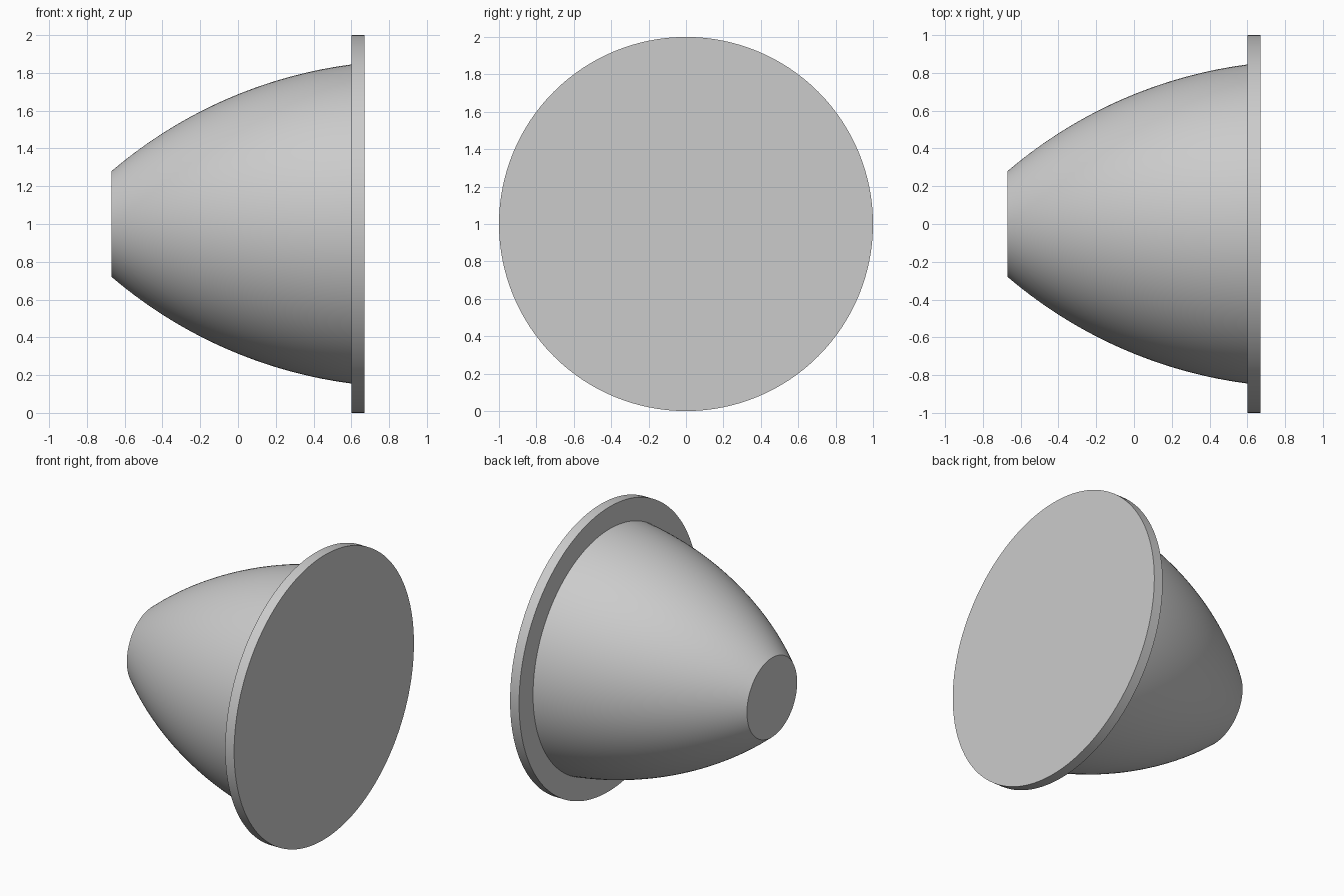
import bpy
from math import sin, cos, pi, sqrt, radians
from mathutils import Vector

cube = bpy.data.objects.get("Cube")
if cube:
    bpy.data.objects.remove(cube, do_unlink=True)

SEGMENTS = 128
AXIS_Z = 1.0

# Single grey finish
grey = bpy.data.materials.new("light_grey")
grey.use_nodes = True
colour = (0.6, 0.6, 0.6, 1.0)
grey.diffuse_color = colour
grey.node_tree.nodes["Principled BSDF"].inputs["Base Color"].default_value = colour


def lathe(name, profile):
    """Revolve (x, radius) points around the horizontal x axis, capping both ends."""
    verts, faces = [], []
    for x, r in profile:
        for s in range(SEGMENTS):
            a = 2 * pi * s / SEGMENTS
            verts.append(Vector((x, r * cos(a), AXIS_Z + r * sin(a))))
    for i in range(len(profile) - 1):
        for s in range(SEGMENTS):
            t = (s + 1) % SEGMENTS
            a, b = i * SEGMENTS, (i + 1) * SEGMENTS
            faces.append((a + s, a + t, b + t, b + s))
    last = (len(profile) - 1) * SEGMENTS
    faces.append(tuple(reversed(range(SEGMENTS))))
    faces.append(tuple(range(last, last + SEGMENTS)))

    mesh = bpy.data.meshes.new(name)
    mesh.from_pydata(verts, [], faces)
    mesh.materials.append(grey)
    obj = bpy.data.objects.new(name, mesh)
    bpy.context.collection.objects.link(obj)
    bpy.ops.object.select_all(action='DESELECT')
    obj.select_set(True)
    bpy.context.view_layer.objects.active = obj
    bpy.ops.object.shade_smooth_by_angle(angle=radians(30))
    return obj


# Domed body: circular-arc profile from the small flat tip to the flange
TIP, FLANGE, BACK = -0.67, 0.6, 0.67
ARC_X, ARC_R, ARC_RADIUS = 0.916, -1.575, 2.44
STEPS = 32
body_profile = []
for i in range(STEPS + 1):
    x = TIP + (FLANGE - TIP) * i / STEPS
    body_profile.append((x, ARC_R + sqrt(ARC_RADIUS ** 2 - (x - ARC_X) ** 2)))

# Flange joins the body as one closed solid
lathe("domed_body_with_flange", body_profile + [(FLANGE, 1.0), (BACK, 1.0)])
